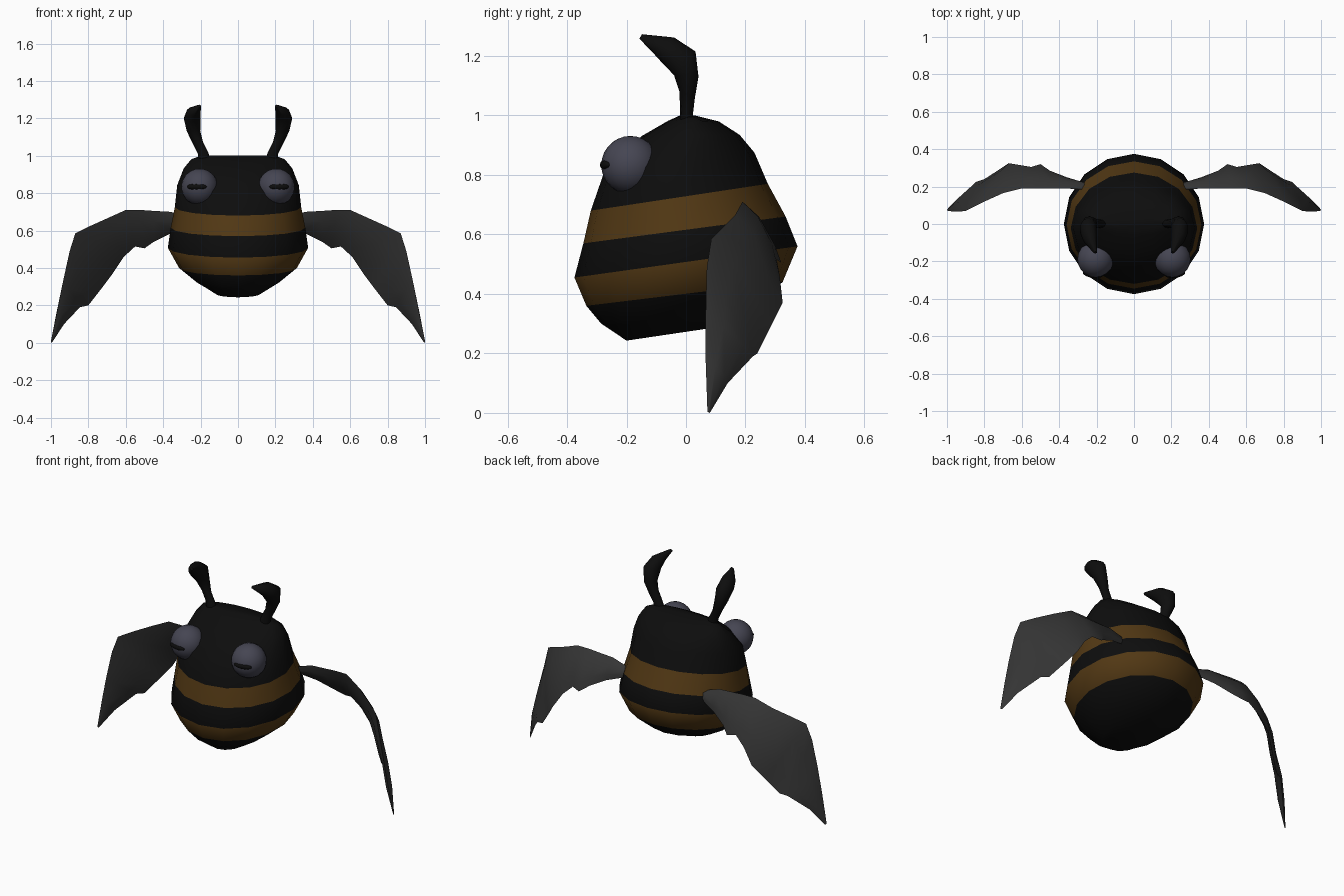
import bpy, bmesh, math
from mathutils import Vector

if "Cube" in bpy.data.objects:
    bpy.data.objects.remove(bpy.data.objects["Cube"])


def material(name, r, g, b):
    m = bpy.data.materials.new(name)
    m.diffuse_color = (r, g, b, 1)
    m.use_nodes = True
    m.node_tree.nodes["Principled BSDF"].inputs["Base Color"].default_value = m.diffuse_color
    return m


BLACK = material("black", 0.004, 0.004, 0.004)
AMBER = material("amber", 0.085, 0.04, 0.007)
SLATE = material("slate", 0.06, 0.06, 0.085)
GREY = material("grey", 0.035, 0.035, 0.035)


def finish(bm, name, mats, angle=60):
    bmesh.ops.recalc_face_normals(bm, faces=bm.faces)
    me = bpy.data.meshes.new(name)
    bm.to_mesh(me)
    bm.free()
    for m in mats:
        me.materials.append(m)
    ob = bpy.data.objects.new(name, me)
    bpy.context.collection.objects.link(ob)
    bpy.ops.object.select_all(action='DESELECT')
    ob.select_set(True)
    bpy.context.view_layer.objects.active = ob
    bpy.ops.object.shade_smooth_by_angle(angle=math.radians(angle))
    return ob


def loft(name, rings, mats, bands=()):
    """Skin closed rings of equal count; bands lists strips using material 1."""
    bm = bmesh.new()
    rows = [[bm.verts.new(p) for p in r] for r in rings]
    n = len(rows[0])
    for k, (a, b) in enumerate(zip(rows, rows[1:])):
        for i in range(n):
            j = (i + 1) % n
            f = bm.faces.new((a[i], a[j], b[j], b[i]))
            f.material_index = 1 if k in bands else 0
    bm.faces.new(rows[0])
    bm.faces.new(rows[-1])
    return finish(bm, name, mats)


def tilted_ring(cx, rx, yf, zf, yb, zb, n):
    """Ellipse through a front point and a back point given in the side view."""
    pts = []
    for i in range(n):
        a = 2 * math.pi * i / n
        t = (1 - math.cos(a)) / 2
        pts.append((cx + rx * math.sin(a), yf + (yb - yf) * t, zf + (zb - zf) * t))
    return pts


# body: tilted rings (half width, front y z, back y z)
BODY = [
    (0.12, -0.20, 0.243, 0.07, 0.283),
    (0.22, -0.285, 0.30, 0.21, 0.345),
    (0.315, -0.335, 0.36, 0.325, 0.44),
    (0.375, -0.375, 0.455, 0.375, 0.56),
    (0.36, -0.345, 0.57, 0.335, 0.66),
    (0.338, -0.32, 0.68, 0.275, 0.77),
    (0.325, -0.275, 0.81, 0.23, 0.875),
    (0.29, -0.15, 0.93, 0.18, 0.935),
    (0.25, -0.06, 0.982, 0.11, 0.98),
    (0.20, -0.02, 1.0, 0.03, 1.0),
]
loft("body", [tilted_ring(0, *r, 16) for r in BODY], [BLACK, AMBER], bands=(2, 4))

# antenna: curled horn (centre x, half width, front y z, back y z)
ANTENNA = [
    (0.175, 0.036, -0.022, 0.96, 0.025, 0.96),
    (0.187, 0.03, -0.02, 1.02, 0.024, 1.01),
    (0.215, 0.029, -0.022, 1.08, 0.03, 1.06),
    (0.238, 0.038, -0.04, 1.135, 0.042, 1.13),
    (0.245, 0.046, -0.085, 1.182, 0.032, 1.215),
    (0.236, 0.038, -0.115, 1.215, -0.04, 1.262),
    (0.207, 0.010, -0.157, 1.258, -0.148, 1.273),
]

# wing: pairs of leading and trailing edge points
WING = [
    ((0.26, 0.185, 0.665), (0.26, 0.215, 0.615)),
    ((0.36, 0.19, 0.70), (0.36, 0.25, 0.585)),
    ((0.45, 0.19, 0.705), (0.45, 0.285, 0.54)),
    ((0.52, 0.19, 0.71), (0.50, 0.32, 0.505)),
    ((0.60, 0.19, 0.71), (0.55, 0.305, 0.515)),
    ((0.70, 0.165, 0.665), (0.61, 0.315, 0.46)),
    ((0.80, 0.12, 0.62), (0.67, 0.325, 0.37)),
    ((0.87, 0.085, 0.585), (0.73, 0.285, 0.29)),
    ((0.90, 0.07, 0.49), (0.80, 0.24, 0.20)),
    ((0.935, 0.066, 0.33), (0.845, 0.225, 0.19)),
    ((0.965, 0.066, 0.18), (0.93, 0.14, 0.10)),
    ((1.0, 0.072, 0.005), (0.995, 0.08, 0.0)),
]


def wing_rings(s):
    rings = []
    for k, (a, b) in enumerate(WING):
        a, b = Vector(a), Vector(b)
        span = Vector(WING[min(k + 1, 11)][0]) - Vector(WING[max(k - 1, 0)][0])
        nrm = span.cross(b - a).normalized()
        if nrm.z < 0:
            nrm = -nrm
        t = 0.003 if k == 11 else 0.02
        pts = [a, a.lerp(b, 0.3) + nrm * t, a.lerp(b, 0.75) + nrm * t * 0.7,
               b, a.lerp(b, 0.75) - nrm * t * 0.5, a.lerp(b, 0.3) - nrm * t * 0.7]
        rings.append([(p.x * s, p.y, p.z) for p in pts])
    return rings


def ball(name, mat, centre, scale, turn=0):
    bm = bmesh.new()
    bmesh.ops.create_uvsphere(bm, u_segments=20, v_segments=14, radius=1)
    ob = finish(bm, name, [mat])
    ob.location, ob.scale, ob.rotation_euler.z = centre, scale, turn


for s, side in ((1, "right"), (-1, "left")):
    loft(side + "_antenna",
         [[(x * s, y, z) for x, y, z in tilted_ring(*r, 10)] for r in ANTENNA], [BLACK])
    loft(side + "_wing", wing_rings(s), [GREY])
    # eye and its narrow pupil
    ball(side + "_eye", SLATE, (0.205 * s, -0.187, 0.833), (0.098, 0.098, 0.098))
    ball(side + "_pupil", BLACK, (0.22 * s, -0.268, 0.834), (0.054, 0.02, 0.018), 0.15 * s)
